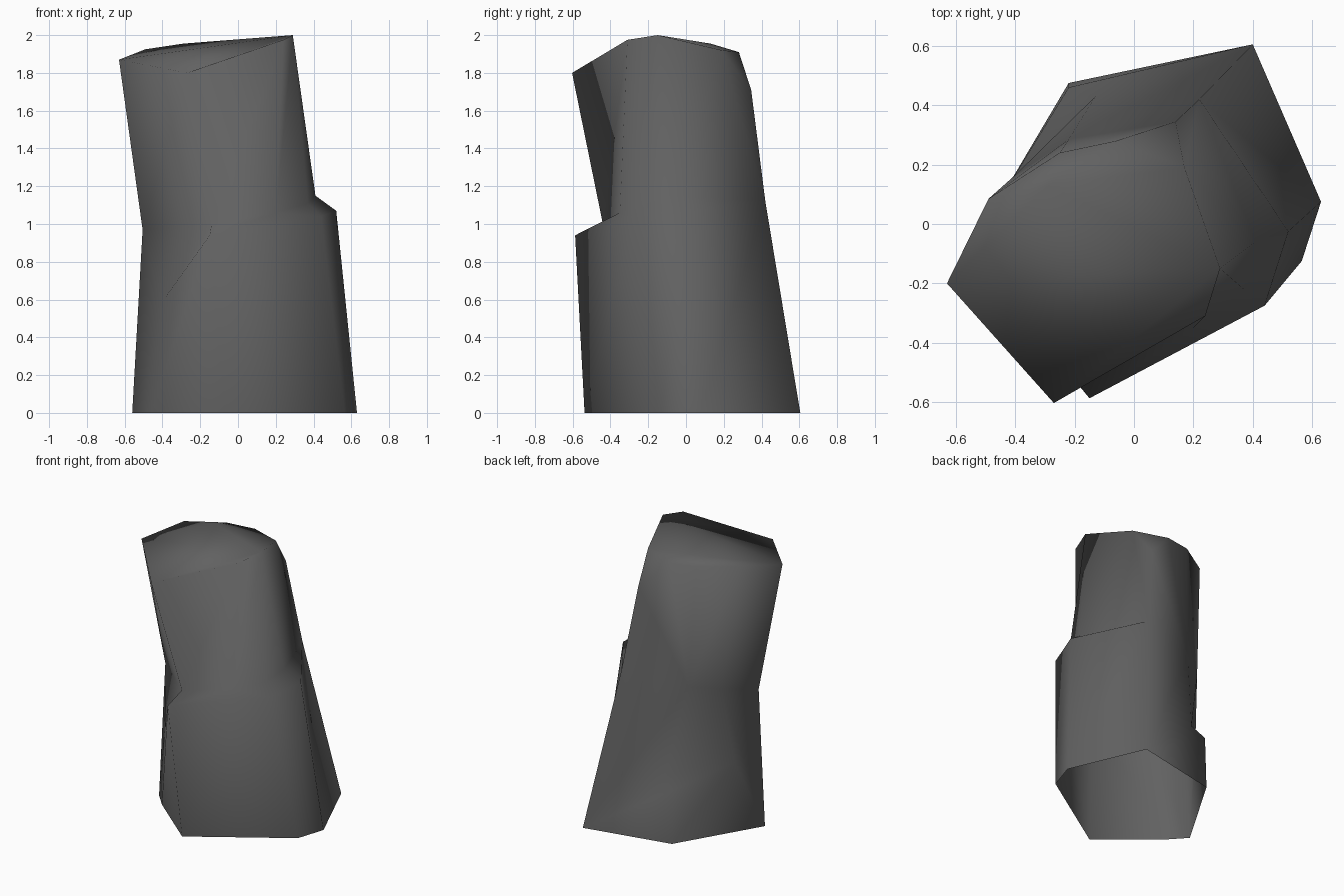
import bpy, bmesh

if "Cube" in bpy.data.objects:
    bpy.data.objects.remove(bpy.data.objects["Cube"])

# Corner points of the stone, in rings from the ground up
corners = dict(
    # footprint
    G=(-.07, -.537, 0), C=(.565, -.125, 0), B=(.63, .075, 0), A=(.40, .605, 0),
    D=(-.22, .475, 0), E=(-.56, -.10, 0), F=(-.46, -.21, 0),
    # chip low on the back left corner and on the front left
    Q1=(-.22, .46, .38), Q2=(-.13, .43, .45), Q3=(-.45, .085, .50), P=(-.40, -.26, .59),
    # outer rim of the ledge and the waist
    L1=(-.15, -.587, .94), L2=(.44, -.275, 1.04), L3=(.52, -.025, 1.07),
    M5=(.22, .42, 1.12), S=(-.22, .285, 1.06), N=(-.40, .165, 1.05), W=(-.505, -.107, .97),
    # inner edge of the ledge
    M1=(-.14, -.44, 1.0), M2=(.20, -.35, 1.06), M3=(.37, -.22, 1.11), M4=(.41, -.06, 1.15),
    # sloping top
    T1=(-.27, -.603, 1.80), T2=(-.63, -.20, 1.87), T3=(-.49, .085, 1.925), T4=(-.29, .13, 1.955),
    R=(-.25, .24, 1.918), T9=(-.06, .28, 1.91), T5=(.14, .345, 1.71), T6=(.17, .19, 1.92),
    T7=(.29, -.15, 2.0), T8=(.24, -.31, 1.975),
)

# The underside is left open
faces = [
    # lower block
    "G C L2 L1", "C B L3 L2", "B A M5 L3", "A D Q1 Q2", "A Q2 S M5",
    "D E Q3 Q1", "Q1 Q3 Q2", "Q2 Q3 N S", "E W N Q3",
    "E F P W", "F G L1 P", "P L1 M1 W",
    # ledge
    "L1 L2 M2 M1", "L2 L3 M3 M2", "L3 M4 M3", "L3 M5 M4",
    # upper block
    "M1 M2 T8 T1", "M2 M3 T7 T8", "M3 M4 T7", "M4 M5 T6 T7", "M5 T5 T6",
    "M5 S T5", "S R T9 T5", "S N T3 R", "N W T2 T3", "W M1 T1 T2",
    # top
    "T3 T4 R", "T4 T6 T9 R", "T9 T6 T5", "T1 T8 T7 T2", "T2 T7 T4 T3", "T7 T6 T4",
]

bm = bmesh.new()
verts = {name: bm.verts.new(co) for name, co in corners.items()}
for f in faces:
    bm.faces.new([verts[n] for n in f.split()])
bmesh.ops.recalc_face_normals(bm, faces=bm.faces)

# Soft, worn shading all over
for f in bm.faces:
    f.smooth = True

mesh = bpy.data.meshes.new("standing_stone")
bm.to_mesh(mesh)
bm.free()
stone = bpy.data.objects.new("standing_stone", mesh)
bpy.context.collection.objects.link(stone)

# One dark grey stone colour
grey = bpy.data.materials.new("dark_grey_stone")
grey.diffuse_color = (.12, .12, .12, 1)
grey.use_nodes = True
grey.node_tree.nodes["Principled BSDF"].inputs["Base Color"].default_value = grey.diffuse_color
mesh.materials.append(grey)
